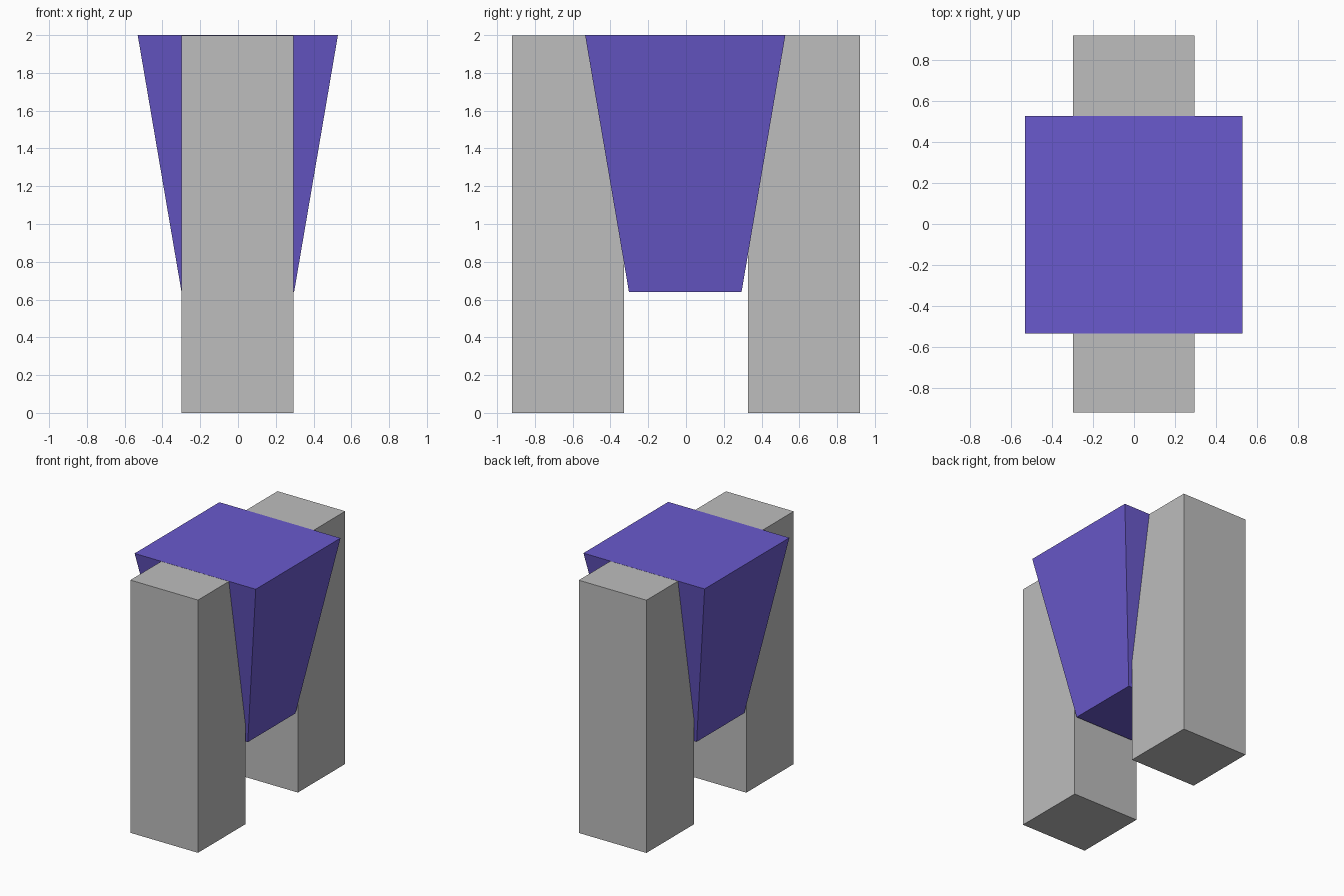
import bpy

if "Cube" in bpy.data.objects:
    bpy.data.objects.remove(bpy.data.objects["Cube"])


def material(name, color):
    m = bpy.data.materials.new(name)
    m.diffuse_color = (*color, 1.0)
    m.use_nodes = True
    m.node_tree.nodes["Principled BSDF"].inputs["Base Color"].default_value = m.diffuse_color
    return m


def tapered_block(name, center, bottom_half, top_half, z0, z1, mat):
    """Square block whose half width changes from bottom to top."""
    cx, cy = center
    corners = [(-1, -1), (1, -1), (1, 1), (-1, 1)]
    verts = [(cx + sx * h, cy + sy * h, z)
             for h, z in ((bottom_half, z0), (top_half, z1))
             for sx, sy in corners]
    faces = [(3, 2, 1, 0), (4, 5, 6, 7)]
    faces += [(i, (i + 1) % 4, (i + 1) % 4 + 4, i + 4) for i in range(4)]
    mesh = bpy.data.meshes.new(name)
    mesh.from_pydata(verts, [], faces)
    mesh.materials.append(mat)
    obj = bpy.data.objects.new(name, mesh)
    bpy.context.collection.objects.link(obj)
    return obj


grey = material("grey", (0.51, 0.51, 0.51))
violet = material("violet", (0.144, 0.102, 0.61))

# Two upright square pillars, a hair below the wedge top to avoid overlap
for name, side in (("front_pillar", -1), ("back_pillar", 1)):
    tapered_block(name, (-0.002, side * 0.624), 0.296, 0.296, 0.0, 1.999, grey)

# Tapered wedge held between the pillars
tapered_block("center_wedge", (-0.001, -0.004), 0.298, 0.53, 0.64, 2.0, violet)
